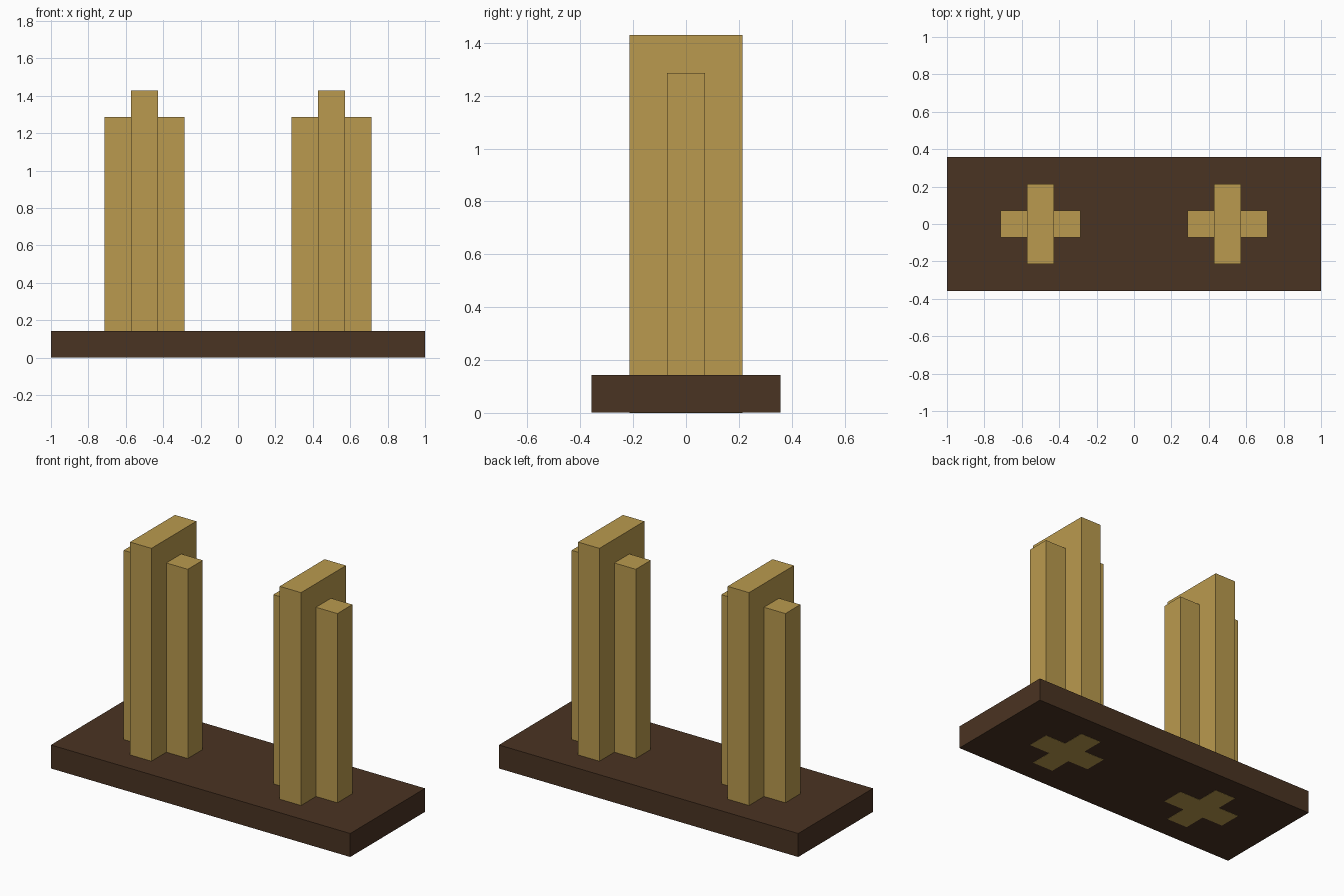
import bpy

if "Cube" in bpy.data.objects:
    bpy.data.objects.remove(bpy.data.objects["Cube"], do_unlink=True)

U = 1 / 14  # half thickness of every board


def material(name, rgb):
    m = bpy.data.materials.new(name)
    m.use_nodes = True
    m.diffuse_color = (*rgb, 1)
    bsdf = next(n for n in m.node_tree.nodes if n.type == 'BSDF_PRINCIPLED')
    bsdf.inputs["Base Color"].default_value = (*rgb, 1)
    return m


def box(name, low, high, mat):
    centre = [(a + b) / 2 for a, b in zip(low, high)]
    bpy.ops.mesh.primitive_cube_add(size=1, location=centre)
    ob = bpy.context.object
    ob.name = name
    ob.scale = [b - a for a, b in zip(low, high)]
    bpy.ops.object.transform_apply(location=False, rotation=False, scale=True)
    ob.data.materials.append(mat)
    return ob


dark_wood = material("dark brown wood", (0.0685, 0.0331, 0.0160))
light_wood = material("light tan wood", (0.491, 0.323, 0.0762))

# Base board, a hair above the ground so the post ends show flush underneath
box("base", (-1, -5 * U, 0.001), (1, 5 * U, 2 * U), dark_wood)

# Two cross-shaped posts running through the base
for side, x in (("right", -0.5), ("left", 0.5)):
    # Tall slab running front to back
    box(f"{side}_post_slab", (x - U, -3 * U, 0), (x + U, 3 * U, 20 * U), light_wood)
    # Shorter arms on either side of the slab
    box(f"{side}_post_arm_right", (x - 3 * U, -U, 0), (x - U, U, 18 * U), light_wood)
    box(f"{side}_post_arm_left", (x + U, -U, 0), (x + 3 * U, U, 18 * U), light_wood)
